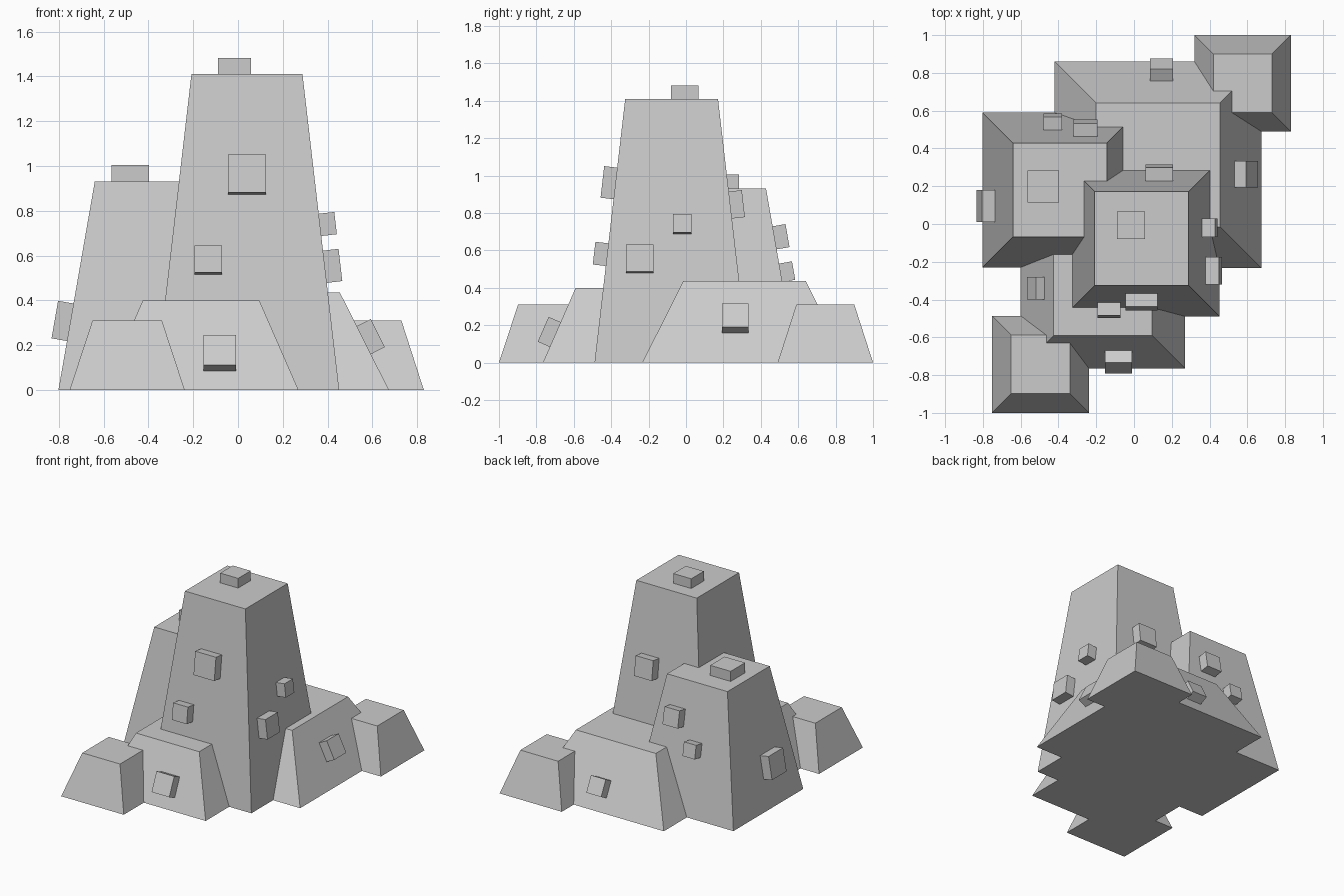
import bpy, bmesh
from mathutils import Vector, Matrix

if "Cube" in bpy.data.objects:
    bpy.data.objects.remove(bpy.data.objects["Cube"], do_unlink=True)

# Single stone colour
stone = bpy.data.materials.new("stone_grey")
stone.use_nodes = True
GREY = (0.6, 0.6, 0.6, 1)
stone.diffuse_color = GREY
stone.node_tree.nodes["Principled BSDF"].inputs["Base Color"].default_value = GREY


def finish(name, bm):
    mesh = bpy.data.meshes.new(name)
    bm.to_mesh(mesh)
    bm.free()
    mesh.materials.append(stone)
    obj = bpy.data.objects.new(name, mesh)
    bpy.context.scene.collection.objects.link(obj)


def tapered_block(name, cx, cy, base, top, height):
    """Square frustum standing on the ground; base and top are half widths."""
    bm = bmesh.new()
    bmesh.ops.create_cube(bm, size=2)
    for v in bm.verts:
        half = top if v.co.z > 0 else base
        v.co = (cx + v.co.x * half, cy + v.co.y * half, height if v.co.z > 0 else 0)
    finish(name, bm)


def stud(name, block, side, along, z, size, out=0.07):
    """Square stud lying flush on a sloping side of a block."""
    cx, cy, base, top, height = BLOCKS[block]
    normal = Vector(side)
    tangent = Vector((0, 0, 1)).cross(normal)
    centre = Vector((cx, cy, 0)) + normal * (base - (base - top) * z / height)
    centre += Vector((0, 0, z))
    axis = 0 if side[0] == 0 else 1
    centre[axis] = along
    up = (Vector((0, 0, height)) - normal * (base - top)).normalized()
    outward = tangent.cross(up)
    turn = Matrix((tangent, up, outward)).transposed().to_4x4()
    bm = bmesh.new()
    bmesh.ops.create_cube(bm, size=1, matrix=Matrix.Translation(centre) @ turn
                          @ Matrix.Diagonal((size, size, 2 * out, 1)))
    bmesh.ops.recalc_face_normals(bm, faces=bm.faces)
    finish(name, bm)


def cap(name, x, y, z, size, height):
    bm = bmesh.new()
    bmesh.ops.create_cube(bm, size=1, matrix=Matrix.Translation((x, y, z))
                          @ Matrix.Diagonal((size, size, 2 * height, 1)))
    finish(name, bm)


# Tapered rock masses: centre x, centre y, base half, top half, height
BLOCKS = {
    "main_tower": (0.04, -0.077, 0.412, 0.248, 1.41),
    "side_tower": (-0.392, 0.18, 0.41, 0.248, 0.93),
    "front_block": (-0.165, -0.33, 0.435, 0.26, 0.4),
    "back_block": (0.127, 0.313, 0.547, 0.328, 0.435),
    "back_corner_block": (0.575, 0.745, 0.255, 0.155, 0.31),
    "front_corner_block": (-0.495, -0.743, 0.257, 0.155, 0.31),
}
for block_name, dims in BLOCKS.items():
    tapered_block(block_name, *dims)

# Studs on the sloping sides
FRONT, BACK, LEFT, RIGHT = (0, -1, 0), (0, 1, 0), (1, 0, 0), (-1, 0, 0)
stud("main_front_upper_stud", "main_tower", FRONT, 0.04, 0.958, 0.17)
stud("main_front_lower_stud", "main_tower", FRONT, -0.133, 0.577, 0.122)
stud("main_left_upper_stud", "main_tower", LEFT, -0.02, 0.737, 0.1)
stud("main_left_lower_stud", "main_tower", LEFT, -0.247, 0.55, 0.145)
stud("main_back_stud", "main_tower", BACK, 0.133, 0.842, 0.145)
stud("front_block_front_stud", "front_block", FRONT, -0.082, 0.15, 0.145)
stud("front_block_right_stud", "front_block", RIGHT, -0.34, 0.235, 0.12, 0.05)
stud("back_block_left_stud", "back_block", LEFT, 0.263, 0.222, 0.14)
stud("back_block_back_stud", "back_block", BACK, 0.145, 0.148, 0.122)
stud("side_tower_right_stud", "side_tower", RIGHT, 0.095, 0.302, 0.17)
stud("side_tower_back_upper_stud", "side_tower", BACK, -0.257, 0.667, 0.125)
stud("side_tower_back_lower_stud", "side_tower", BACK, -0.43, 0.48, 0.1)

# Flat caps on the tower tops
cap("main_tower_cap", -0.016, -0.007, 1.41, 0.147, 0.072)
cap("side_tower_cap", -0.481, 0.199, 0.93, 0.168, 0.075)
